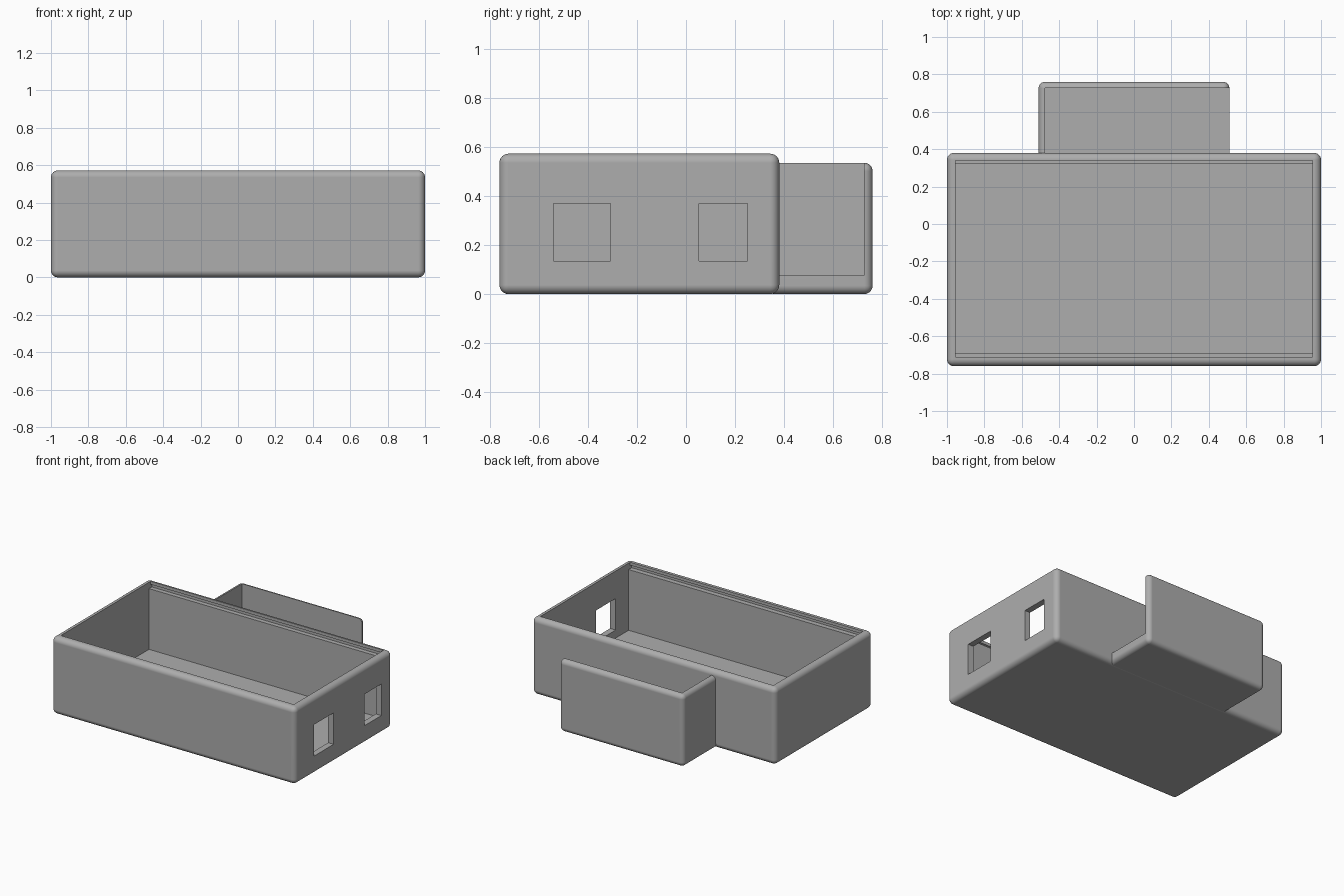
import bpy
import bmesh
from mathutils import Vector

cube = bpy.data.objects.get("Cube")
if cube:
    bpy.data.objects.remove(cube, do_unlink=True)

grey = bpy.data.materials.new("plain_grey")
grey.use_nodes = True
COLOUR = (0.42, 0.42, 0.42, 1)
grey.diffuse_color = COLOUR
grey.node_tree.nodes["Principled BSDF"].inputs["Base Color"].default_value = COLOUR


def box(name, low, high, rounding=0):
    """Box between two corners, with optionally rounded edges."""
    low, high = Vector(low), Vector(high)
    bm = bmesh.new()
    bmesh.ops.create_cube(bm, size=1)
    for v in bm.verts:
        v.co = (low + high) / 2 + v.co * (high - low)
    if rounding:
        bmesh.ops.bevel(bm, geom=bm.edges[:], offset=rounding, segments=6,
                        profile=0.5, affect='EDGES')
    mesh = bpy.data.meshes.new(name)
    bm.to_mesh(mesh)
    bm.free()
    mesh.materials.append(grey)
    obj = bpy.data.objects.new(name, mesh)
    bpy.context.collection.objects.link(obj)
    return obj


def cut(target, low, high):
    """Remove a rectangular block from the target."""
    cutter = box("cutter", low, high)
    mod = target.modifiers.new("cut", 'BOOLEAN')
    mod.operation = 'DIFFERENCE'
    mod.solver = 'EXACT'
    mod.object = cutter
    bpy.context.view_layer.objects.active = target
    bpy.ops.object.modifier_apply(modifier=mod.name)
    bpy.data.objects.remove(cutter, do_unlink=True)


def finish(obj):
    """Smooth the rounded edges and keep the flat faces flat."""
    bpy.ops.object.select_all(action='DESELECT')
    obj.select_set(True)
    bpy.context.view_layer.objects.active = obj
    bpy.ops.object.shade_smooth_by_angle()
    obj.modifiers.new("flat_faces", 'WEIGHTED_NORMAL').keep_sharp = True


# Main tray: cavity, wider opening at the rim, and lid slots in the long walls
tray = box("main_tray", (-1, -0.76, 0), (1, 0.38, 0.572), 0.037)
cut(tray, (-0.955, -0.692, 0.075), (0.955, 0.322, 0.7))
cut(tray, (-0.955, -0.71, 0.525), (0.955, 0.34, 0.71))
cut(tray, (-0.955, -0.728, 0.525), (0.955, 0.355, 0.55))

# Port windows through the right wall
for start, end in ((-0.54, -0.308), (0.052, 0.25)):
    cut(tray, (0.9, start, 0.135), (1.1, end, 0.368))
finish(tray)

# Rear bay: open on top and on one end
bay = box("rear_bay", (-0.51, 0.2, 0), (0.51, 0.76, 0.535), 0.034)
cut(bay, (-0.7, 0.1, -0.1), (0.7, 0.355, 0.7))
cut(bay, (-0.476, 0.3, 0.067), (0.476, 0.726, 0.7))
cut(bay, (0.4, 0.3, 0.075), (0.7, 0.726, 0.71))
finish(bay)
